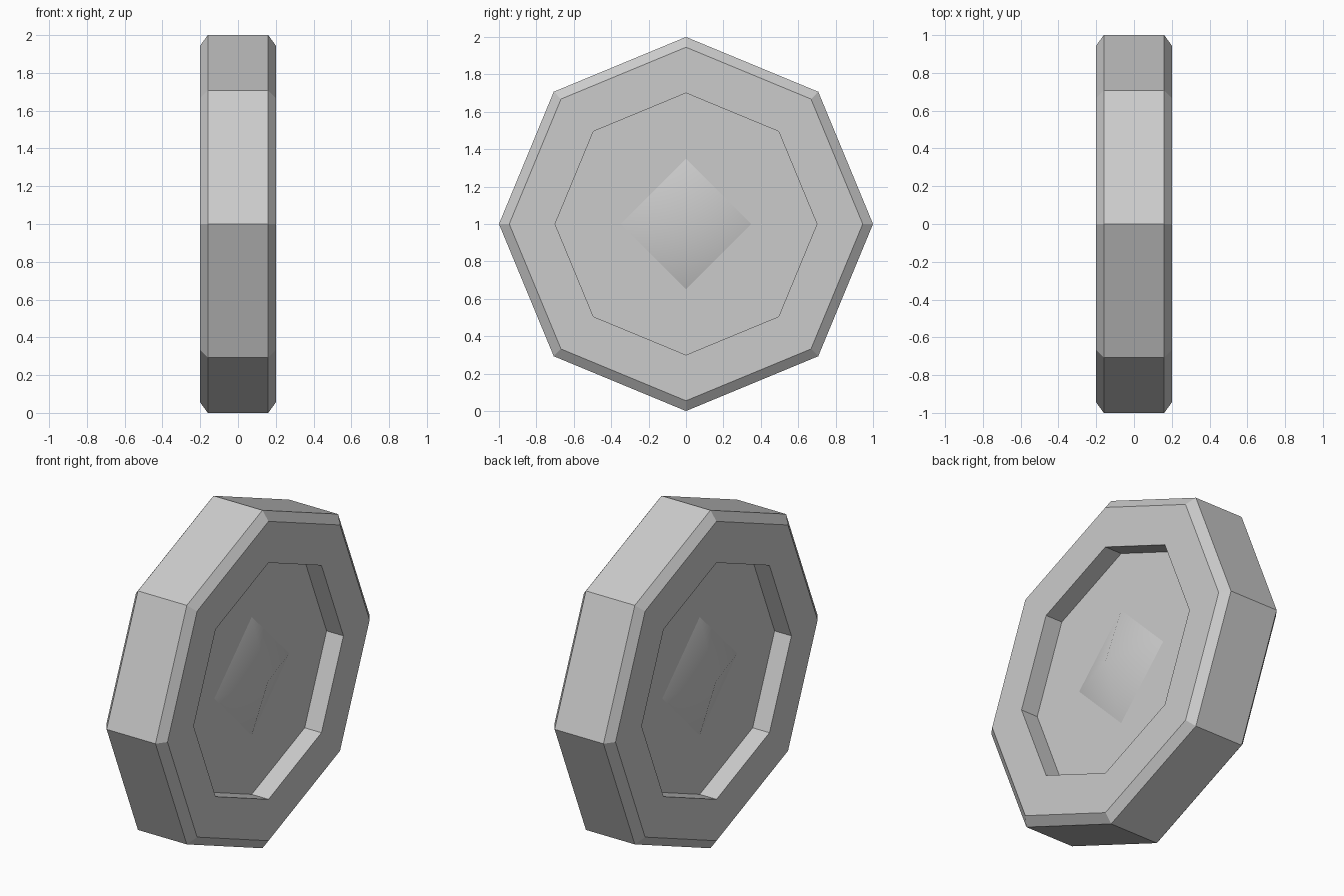
import bpy, bmesh
from math import sin, cos, pi

if "Cube" in bpy.data.objects:
    bpy.data.objects.remove(bpy.data.objects["Cube"])


def ring(bm, x, radius, sides):
    """Polygon ring around the x axis with a corner pointing up."""
    return [bm.verts.new((x, radius * sin(2 * pi * i / sides),
                          1 + radius * cos(2 * pi * i / sides)))
            for i in range(sides)]


def bridge(bm, a, b):
    n = len(a)
    for i in range(n):
        j = (i + 1) % n
        bm.faces.new((a[i], a[j], b[j], b[i]))


def finish(bm, name):
    mesh = bpy.data.meshes.new(name)
    bm.to_mesh(mesh)
    bm.free()
    obj = bpy.data.objects.new(name, mesh)
    bpy.context.collection.objects.link(obj)
    return obj


# Octagonal wheel: lathe-like profile of (x, radius) from one recess floor to the other
half = [(0.09, 0.70), (0.20, 0.70), (0.20, 0.945), (0.16, 1.0)]
profile = half + [(-x, r) for x, r in reversed(half)]
bm = bmesh.new()
rings = [ring(bm, x, r, 8) for x, r in profile]
for a, b in zip(rings, rings[1:]):
    bridge(bm, a, b)
bm.faces.new(rings[0])
bm.faces.new(rings[-1])
bmesh.ops.recalc_face_normals(bm, faces=bm.faces)
finish(bm, "wheel")

# Smooth four-sided hub caps rising from both recess floors
for side, name in ((1, "right_hub_cap"), (-1, "left_hub_cap")):
    bm = bmesh.new()
    base = ring(bm, 0.09 * side, 0.35, 4)
    tip = bm.verts.new((0.198 * side, 0, 1))
    for i in range(4):
        a, b = base[i], base[(i + 1) % 4]
        face = bm.faces.new((a, tip, b) if side > 0 else (b, tip, a))
        face.smooth = True
    bm.normal_update()
    # Keep the sides facing outwards along the axle
    for face in bm.faces:
        if face.normal.x * side < 0:
            face.normal_flip()
    finish(bm, name)
